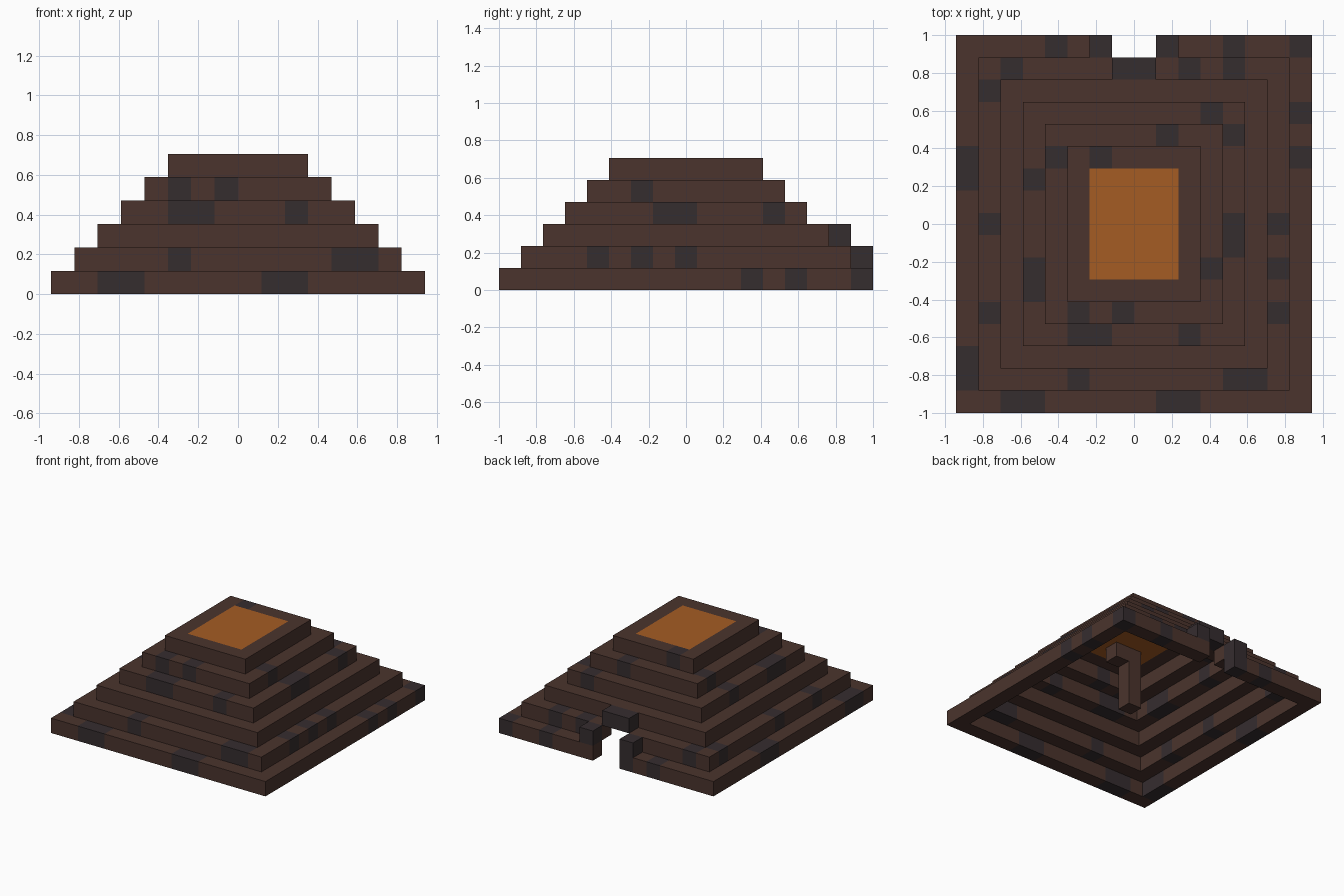
import bpy
import bmesh
from mathutils import Vector

cube = bpy.data.objects.get("Cube")
if cube:
    bpy.data.objects.remove(cube, do_unlink=True)

WIDTH, DEPTH, TIERS = 16, 17, 6      # size in blocks
UNIT = 2 / DEPTH                     # edge of one block


def make_material(name, colour):
    mat = bpy.data.materials.new(name)
    mat.use_nodes = True
    rgba = (*colour, 1.0)
    mat.diffuse_color = rgba
    mat.node_tree.nodes["Principled BSDF"].inputs["Base Color"].default_value = rgba
    return mat


BROWN = make_material("brown_brick", (0.069, 0.034, 0.026))
DARK = make_material("dark_brick", (0.036, 0.026, 0.028))
ORANGE = make_material("molten_orange", (0.376, 0.107, 0.017))

AXES = [Vector(v) for v in ((1, 0, 0), (0, 1, 0), (0, 0, 1))]


def build_blocks(name, cells, materials, dark=()):
    """Join block cells into one mesh, leaving out the faces between them."""
    cells = set(cells)
    bm = bmesh.new()
    for cell in sorted(cells):
        centre = Vector(cell) + Vector((0.5, 0.5, 0.5))
        for a, axis in enumerate(AXES):
            u, v = AXES[(a + 1) % 3] / 2, AXES[(a + 2) % 3] / 2
            for sign in (1, -1):
                normal = axis * sign
                neighbour = tuple(c + int(n) for c, n in zip(cell, normal))
                if neighbour in cells:
                    continue
                mid = centre + normal / 2
                corners = [mid - u - v, mid + u - v, mid + u + v, mid - u + v]
                face = bm.faces.new([bm.verts.new(p) for p in corners[::sign]])
                face.material_index = int(cell in dark)
    for vert in bm.verts:
        vert.co = (vert.co - Vector((WIDTH / 2, DEPTH / 2, 0))) * UNIT
    bmesh.ops.remove_doubles(bm, verts=bm.verts, dist=UNIT / 100)
    mesh = bpy.data.meshes.new(name)
    bm.to_mesh(mesh)
    bm.free()
    for mat in materials:
        mesh.materials.append(mat)
    obj = bpy.data.objects.new(name, mesh)
    bpy.context.collection.objects.link(obj)
    return obj


def block_range(x, y, z):
    return [(i, j, k) for i in range(*x) for j in range(*y) for k in range(*z)]


# Dark bricks per tier: columns along the front and back, rows along the sides
DARK_BRICKS = {
    0: dict(front=(2, 3, 9, 10), back=(4, 6, 12, 15), left=(11, 13), right=(1, 2, 10, 11)),
    1: dict(front=(5, 12, 13), back=(2, 10, 12), left=(4, 6, 8), right=(4, 8, 14)),
    3: dict(front=(5, 6, 10), back=(11,), left=(7, 8, 12), right=(5, 6, 10)),
    4: dict(front=(5, 7), back=(9,), left=(6,), right=(11,)),
    5: dict(front=(), back=(6,), left=(), right=()),
}

doorway = set(block_range((7, 9), (15, 17), (0, 3)))

# Stepped hollow tiers, each a ring one block wide
for tier in range(TIERS):
    near, far_x, far_y = tier, WIDTH - 1 - tier, DEPTH - 1 - tier
    ring = [
        c for c in block_range((near, far_x + 1), (near, far_y + 1), (tier, tier + 1))
        if c[0] in (near, far_x) or c[1] in (near, far_y)
    ]
    sides = DARK_BRICKS.get(tier, {})
    dark = {(i, near, tier) for i in sides.get("front", ())}
    dark |= {(i, far_y, tier) for i in sides.get("back", ())}
    dark |= {(far_x, j, tier) for j in sides.get("left", ())}
    dark |= {(near, j, tier) for j in sides.get("right", ())}
    build_blocks(f"tier_{tier + 1}", set(ring) - doorway, [BROWN, DARK], dark)

# Doorway frame at the back
for side, column in (("right", 6), ("left", 9)):
    build_blocks(f"{side}_door_post", [(column, 16, 1)], [DARK])
build_blocks("door_lintel", block_range((7, 9), (15, 16), (2, 3)), [DARK])

# Molten pool filling the top tier
inset = TIERS
build_blocks(
    "molten_pool",
    block_range((inset, WIDTH - inset), (inset, DEPTH - inset), (TIERS - 1, TIERS)),
    [ORANGE],
)

# Hanging pillar with a short arm under the pool
build_blocks("hanging_pillar", block_range((7, 8), (7, 8), (1, 5)) + [(8, 7, 4)], [BROWN])
